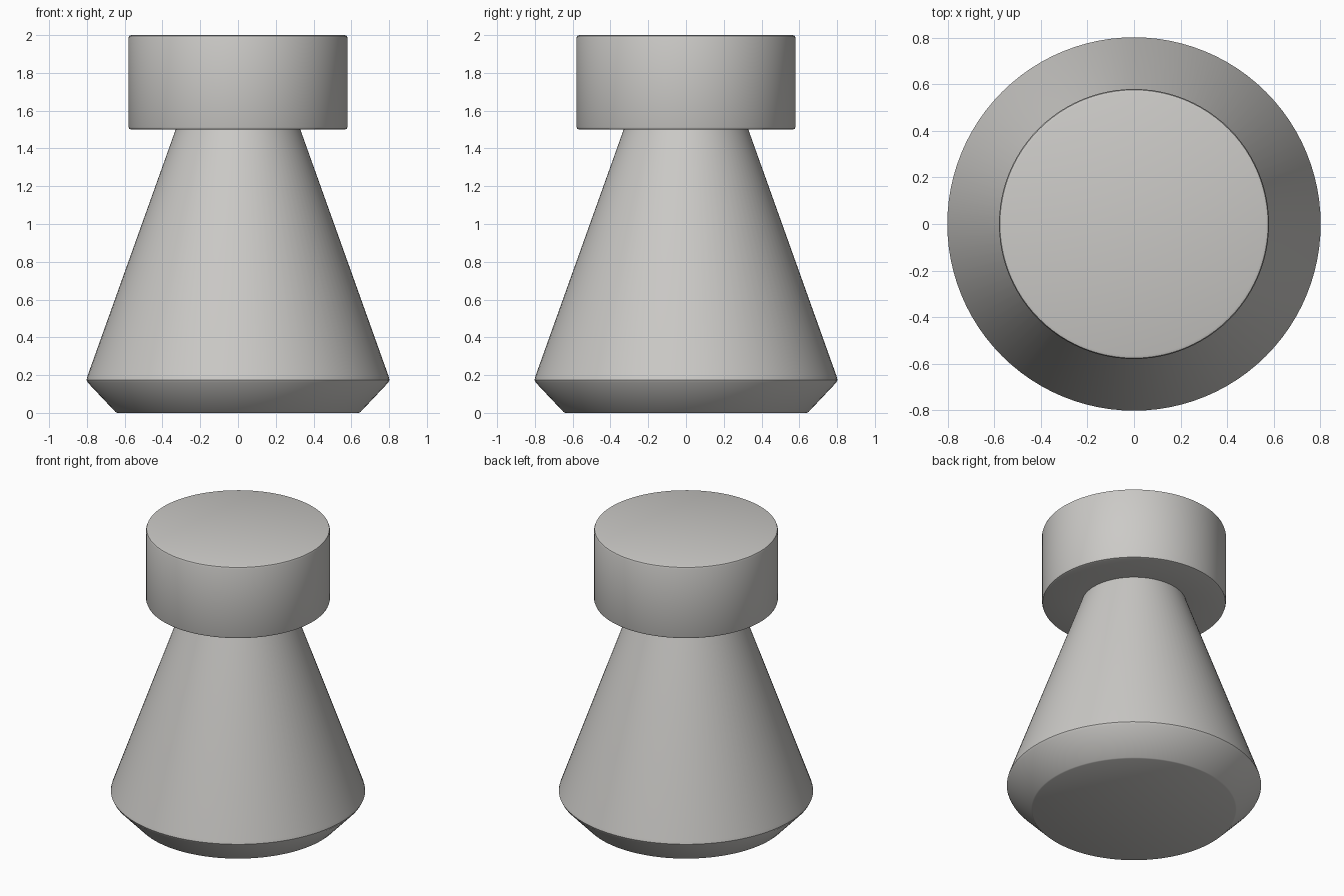
import bpy, bmesh, math

if "Cube" in bpy.data.objects:
    bpy.data.objects.remove(bpy.data.objects["Cube"])

# One plain light grey
grey = bpy.data.materials.new("light_warm_grey")
grey.diffuse_color = (0.60, 0.59, 0.57, 1.0)
grey.use_nodes = True
grey.node_tree.nodes["Principled BSDF"].inputs["Base Color"].default_value = grey.diffuse_color


def lathe(name, profile, sides=96):
    """Spin an (r, z) profile, which starts and ends on the axis, about z."""
    bm = bmesh.new()
    verts = [bm.verts.new((r, 0, z)) for r, z in profile]
    edges = [bm.edges.new(pair) for pair in zip(verts, verts[1:])]
    bmesh.ops.spin(bm, geom=verts + edges, cent=(0, 0, 0), axis=(0, 0, 1),
                   angle=math.tau, steps=sides, use_duplicate=False)
    bmesh.ops.remove_doubles(bm, verts=bm.verts, dist=0.0005)
    bmesh.ops.recalc_face_normals(bm, faces=bm.faces)
    mesh = bpy.data.meshes.new(name)
    bm.to_mesh(mesh)
    bm.free()
    mesh.materials.append(grey)
    obj = bpy.data.objects.new(name, mesh)
    bpy.context.collection.objects.link(obj)
    bpy.ops.object.select_all(action='DESELECT')
    obj.select_set(True)
    bpy.context.view_layer.objects.active = obj
    bpy.ops.object.shade_smooth_by_angle(angle=math.radians(35))
    return obj


# Chamfered foot, flared cone and flat round cap with softened rims
lathe("flared_knob", [
    (0, 0), (0.64, 0), (0.648, 0.004),
    (0.795, 0.16), (0.802, 0.175), (0.797, 0.195),
    (0.33, 1.50),
    (0.565, 1.50), (0.576, 1.504), (0.58, 1.515),
    (0.58, 1.985), (0.576, 1.996), (0.565, 2.0), (0, 2.0),
])
